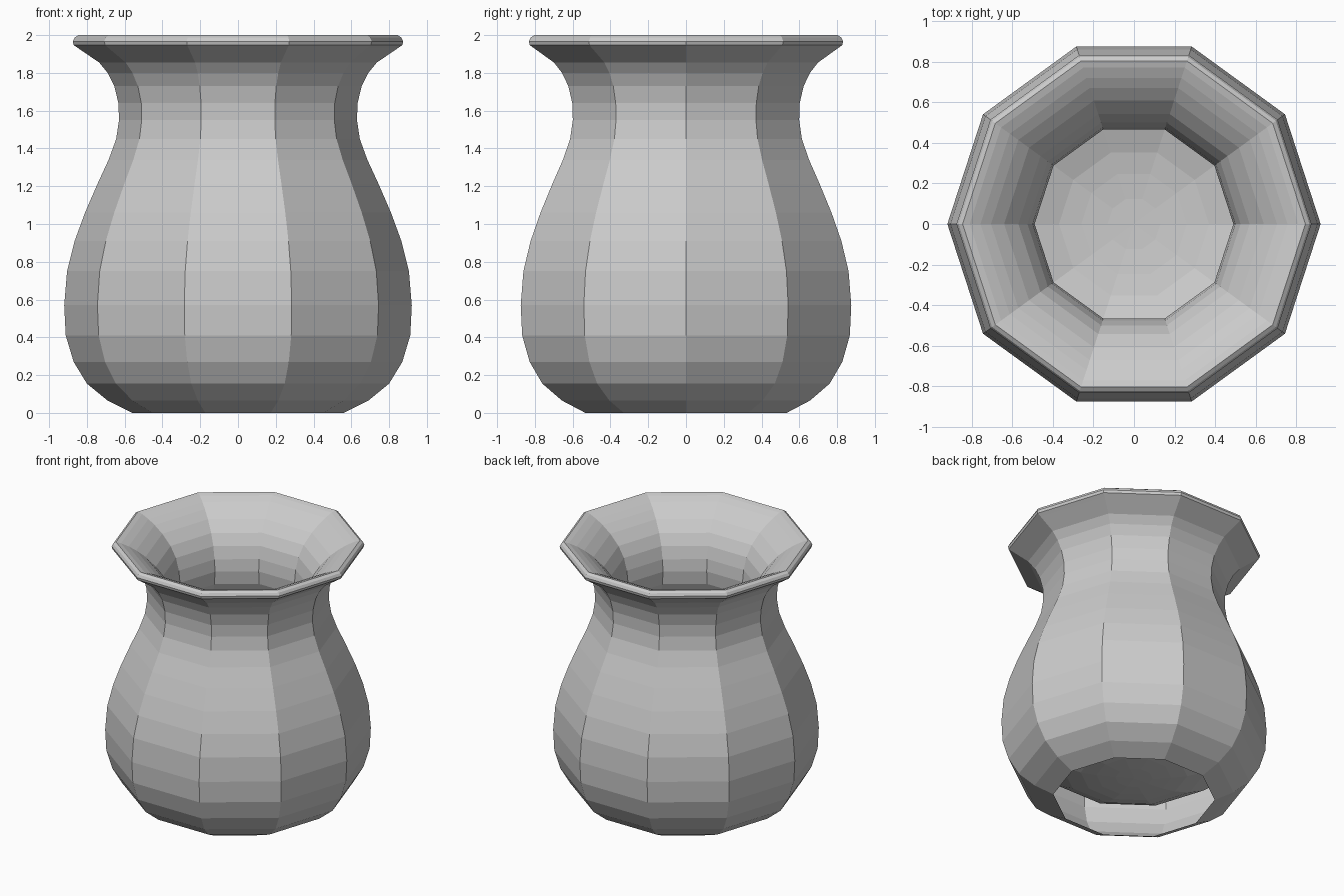
import bpy
import bmesh
from math import cos, sin, tau

default_cube = bpy.data.objects.get("Cube")
if default_cube:
    bpy.data.objects.remove(default_cube, do_unlink=True)

SIDES = 10

# Profiles are (radius, height) pairs, read as one continuous sheet
outer_wall = [
    (.56, 0), (.69, .065), (.8, .155), (.87, .27), (.912, .41), (.92, .57),
    (.905, .75), (.865, .91), (.81, 1.06), (.745, 1.21), (.685, 1.34),
    (.645, 1.45), (.63, 1.55), (.633, 1.64), (.655, 1.73), (.69, 1.8),
    (.735, 1.855),
]
rolled_lip = [(.845, 1.93), (.87, 1.947), (.875, 1.967), (.865, 1.987), (.845, 2)]
inner_wall = [
    (.81, 1.99), (.757, 1.966), (.705, 1.935), (.64, 1.885), (.57, 1.81),
    (.525, 1.73), (.5, 1.64), (.49, 1.55), (.5, 1.45), (.545, 1.34),
    (.605, 1.21), (.67, 1.06), (.73, .91), (.77, .75), (.78, .57),
    (.77, .46), (.71, .35), (.62, .28), (.5, .222), (.37, .182),
    (.26, .165), (.13, .153),
]
FLOOR_HEIGHT = .15


def make_material(name, colour):
    material = bpy.data.materials.new(name)
    material.use_nodes = True
    material.diffuse_color = colour
    shader = material.node_tree.nodes["Principled BSDF"]
    shader.inputs["Base Color"].default_value = colour
    return material


def add_ring(mesh, radius, height):
    """Add one polygon ring of vertices around the vertical axis."""
    angles = [tau * side / SIDES for side in range(SIDES)]
    return [mesh.verts.new((radius * cos(a), radius * sin(a), height)) for a in angles]


def lathe(name, profile, floor_height, material):
    """Turn a profile into a faceted sheet, closed at its last ring only."""
    mesh = bmesh.new()
    rings = [add_ring(mesh, radius, height) for radius, height in profile]
    for lower, upper in zip(rings, rings[1:]):
        for side in range(SIDES):
            following = (side + 1) % SIDES
            mesh.faces.new((lower[side], lower[following], upper[following], upper[side]))
    # Fan that closes the inner floor
    centre = mesh.verts.new((0, 0, floor_height))
    last = rings[-1]
    for side in range(SIDES):
        mesh.faces.new((last[side], last[(side + 1) % SIDES], centre))

    data = bpy.data.meshes.new(name)
    mesh.to_mesh(data)
    mesh.free()
    data.materials.append(material)
    vessel = bpy.data.objects.new(name, data)
    bpy.context.collection.objects.link(vessel)


# Flat-shaded pot: open underneath, with a hollow bowl hanging from the lip
grey_clay = make_material("grey_clay", (.6, .6, .6, 1))
lathe("pot", outer_wall + rolled_lip + inner_wall, FLOOR_HEIGHT, grey_clay)
